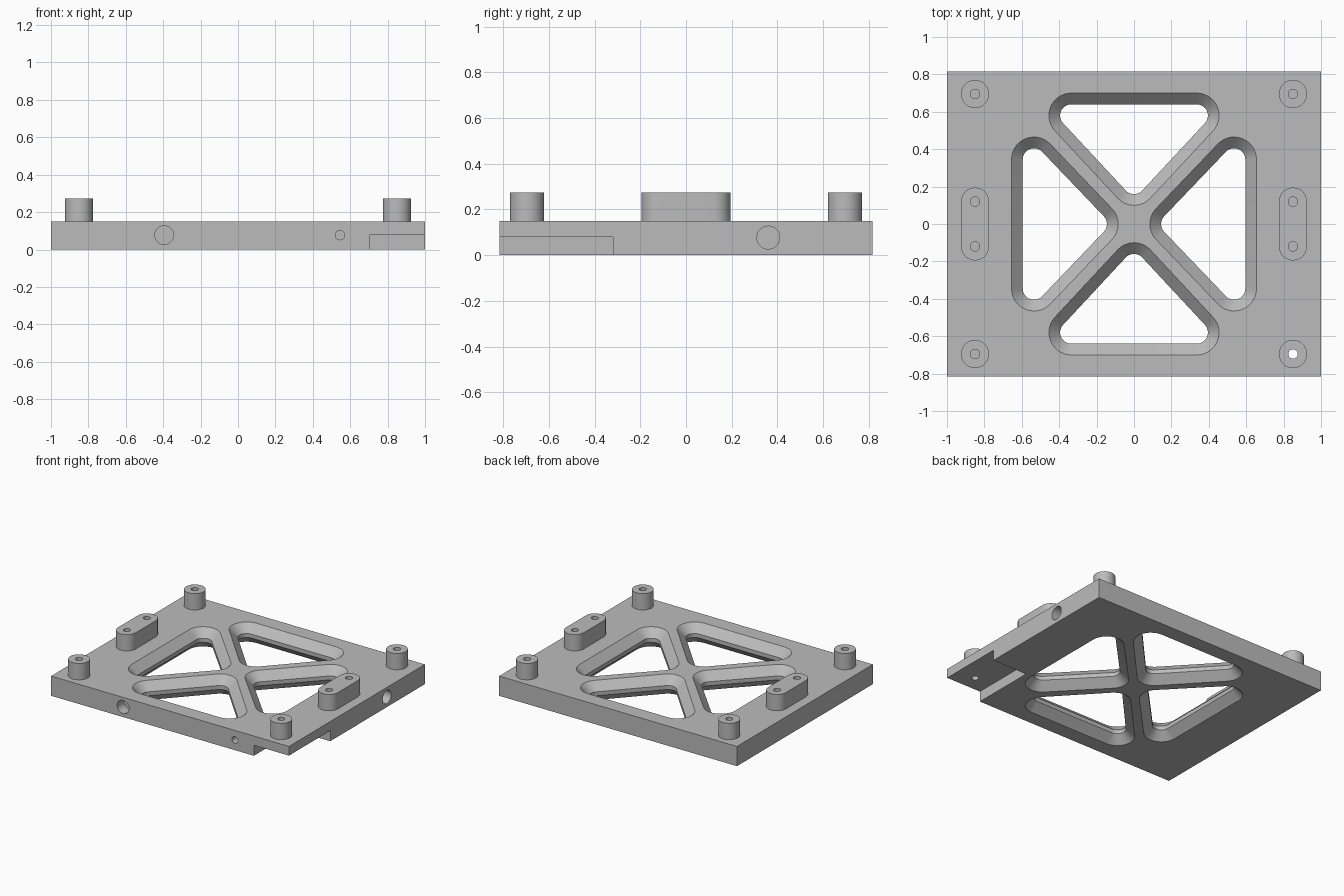
import bpy, bmesh, math
from mathutils import Matrix, Vector

if "Cube" in bpy.data.objects:
    bpy.data.objects.remove(bpy.data.objects["Cube"])

HALF_Y = 0.816
TOP = 0.15
POST_TOP = 0.274
POST_R = 0.075
BORE_R = 0.025

grey = bpy.data.materials.new("machined grey")
grey.use_nodes = True
colour = (0.5, 0.5, 0.5, 1)
grey.diffuse_color = colour
grey.node_tree.nodes["Principled BSDF"].inputs["Base Color"].default_value = colour


def finish(name, bm, matrix=Matrix()):
    bm.transform(matrix)
    bmesh.ops.recalc_face_normals(bm, faces=bm.faces[:])
    mesh = bpy.data.meshes.new(name)
    bm.to_mesh(mesh)
    bm.free()
    mesh.materials.append(grey)
    obj = bpy.data.objects.new(name, mesh)
    bpy.context.collection.objects.link(obj)
    return obj


def outline(centres, r, steps):
    """Rounded hull around counter-clockwise centres."""
    if len(centres) == 1:
        c = Vector(centres[0])
        n = steps * 3
        return [c + r * Vector((math.cos(2 * math.pi * i / n), math.sin(2 * math.pi * i / n)))
                for i in range(n)]
    points = []
    for i, c in enumerate(centres):
        c = Vector(c)
        before = c - Vector(centres[i - 1])
        after = Vector(centres[(i + 1) % len(centres)]) - c
        start = math.atan2(-before.x, before.y)
        turn = (math.atan2(-after.x, after.y) - start) % (2 * math.pi)
        for k in range(steps + 1):
            a = start + turn * k / steps
            points.append(c + r * Vector((math.cos(a), math.sin(a))))
    return points


def loft(name, centres, levels, matrix=Matrix(), steps=14):
    """Solid through rounded outlines, one for each (radius, height)."""
    bm = bmesh.new()
    rings = [[bm.verts.new((p.x, p.y, z)) for p in outline(centres, r, steps)]
             for r, z in levels]
    for low, high in zip(rings, rings[1:]):
        for i in range(len(low)):
            bm.faces.new((low[i - 1], low[i], high[i], high[i - 1]))
    bm.faces.new(rings[0][::-1])
    bm.faces.new(rings[-1])
    return finish(name, bm, matrix)


def box(name, low, high):
    bm = bmesh.new()
    bmesh.ops.create_cube(bm, size=1)
    low, high = Vector(low), Vector(high)
    size = high - low
    return finish(name, bm, Matrix.Translation((low + high) / 2) @ Matrix.Diagonal((*size, 1)))


def cut(obj, cutters):
    for cutter in cutters:
        mod = obj.modifiers.new("cut", 'BOOLEAN')
        mod.operation = 'DIFFERENCE'
        mod.solver = 'EXACT'
        mod.object = cutter
    graph = bpy.context.evaluated_depsgraph_get()
    mesh = bpy.data.meshes.new_from_object(obj.evaluated_get(graph))
    obj.modifiers.clear()
    obj.data = mesh


# Bores shared by the bosses and the plate
corners = [(x, y) for x in (-0.85, 0.85) for y in (-0.695, 0.695)]
pins = [(x, y) for x in (-0.85, 0.85) for y in (-0.12, 0.12)]
bores = {p: loft("bore_cutter", [p], [(BORE_R, 0.07), (BORE_R, 0.3)], steps=10)
         for p in corners + pins}

# Triangular windows, chamfered from both faces
window_levels = [(0.13, -0.01), (0.06, 0.06), (0.06, TOP - 0.06), (0.13, TOP + 0.01)]
back = [(0, 0.22), (0.335, 0.58), (-0.335, 0.58)]
side = [(0.205, 0), (0.535, -0.345), (0.535, 0.345)]
cutters = []
for triangle in (back, side):
    for s in (1, -1):
        cutters.append(loft("window_cutter", [(s * x, s * y) for x, y in triangle], window_levels))

# Blind holes in the front and left edges, and the underside corner notch
to_front = Matrix.Rotation(math.pi / 2, 4, 'X')
to_side = Matrix.Rotation(math.pi / 2, 4, 'Y')
for x, r in ((-0.395, 0.05), (0.545, 0.025)):
    cutters.append(loft("front_hole_cutter", [(0, 0)], [(r, -0.08), (r, 0.02)],
                        Matrix.Translation((x, -HALF_Y, 0.077)) @ to_front))
cutters.append(loft("side_hole_cutter", [(0, 0)], [(0.05, -0.15), (0.05, 0.02)],
                    Matrix.Translation((1, 0.36, 0.077)) @ to_side))
cutters.append(box("notch_cutter", (0.705, -1, -0.1), (1.1, -0.32, 0.08)))
cutters += bores.values()

# Base plate
plate = box("base_plate", (-1, -HALF_Y, 0), (1, HALF_Y, TOP))
cut(plate, cutters)
parts = [plate]

# Round corner posts and long side bosses
levels = [(POST_R, TOP), (POST_R, POST_TOP)]
for x, y in corners:
    name = ("back" if y > 0 else "front") + ("_left" if x > 0 else "_right") + "_post"
    post = loft(name, [(x, y)], levels)
    cut(post, [bores[(x, y)]])
    parts.append(post)
for x in (-0.85, 0.85):
    boss = loft(("left" if x > 0 else "right") + "_boss", [(x, -0.12), (x, 0.12)], levels)
    cut(boss, [bores[(x, -0.12)], bores[(x, 0.12)]])
    parts.append(boss)

for cutter in cutters:
    bpy.data.objects.remove(cutter)

# Smooth curved walls, keep edges sharp
bpy.ops.object.select_all(action='DESELECT')
for part in parts:
    part.select_set(True)
bpy.context.view_layer.objects.active = plate
bpy.ops.object.shade_smooth_by_angle(angle=math.radians(30))
